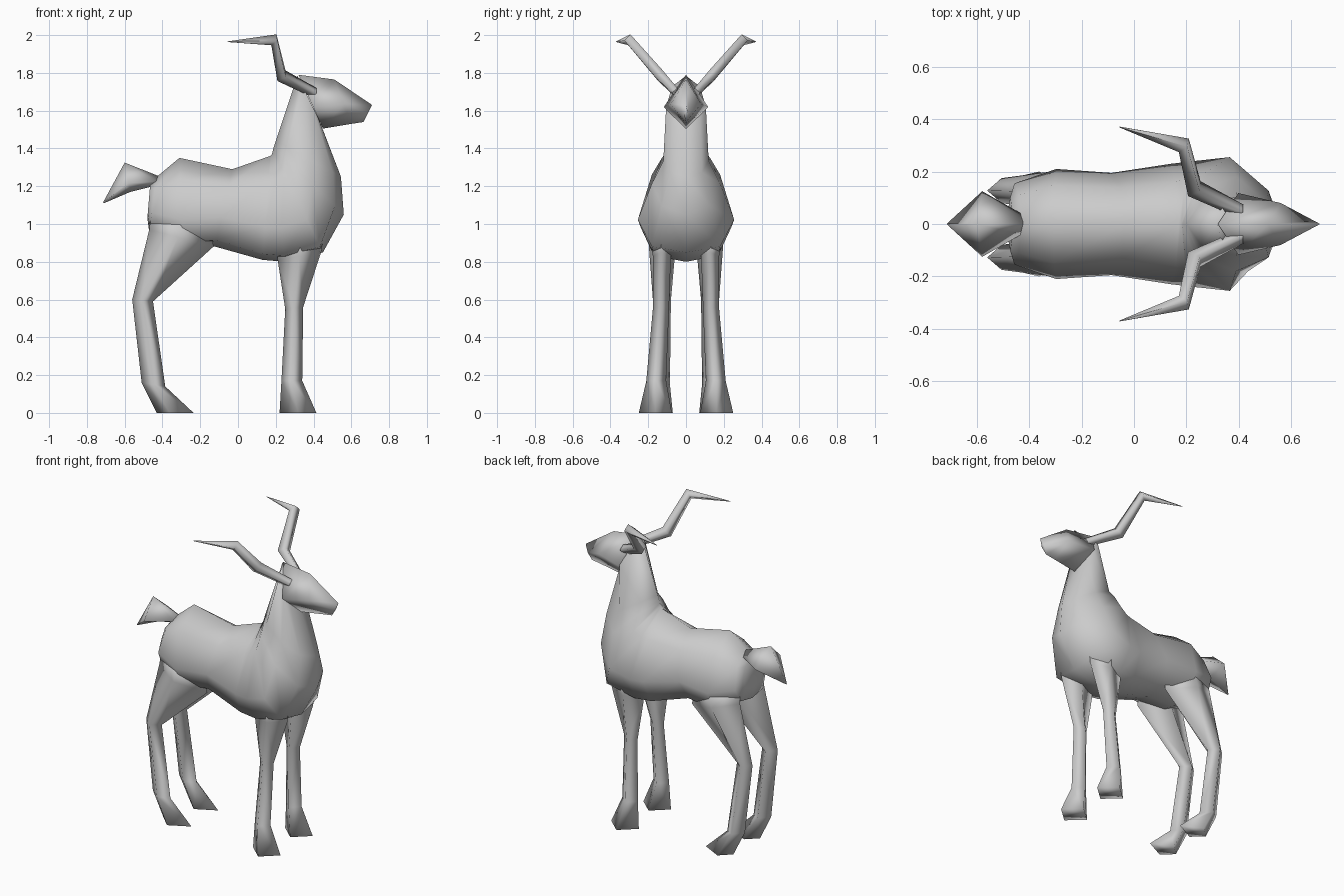
import bpy, bmesh
from math import sin, cos, pi
from mathutils import Vector

cube = bpy.data.objects.get("Cube")
if cube:
    bpy.data.objects.remove(cube, do_unlink=True)

grey = bpy.data.materials.new("plain grey")
grey.use_nodes = True
colour = (0.6, 0.6, 0.6, 1)
grey.diffuse_color = colour
grey.node_tree.nodes["Principled BSDF"].inputs["Base Color"].default_value = colour


def finish(obj, mirrored):
    """Material, smooth shading and the mirrored twin."""
    obj.data.materials.clear()
    obj.data.materials.append(grey)
    bpy.ops.object.select_all(action='DESELECT')
    obj.select_set(True)
    bpy.context.view_layer.objects.active = obj
    bpy.ops.object.shade_smooth()
    if mirrored:
        mod = obj.modifiers.new("other side", 'MIRROR')
        mod.use_axis = (False, True, False)


def loft(name, sections, sides, mirrored=False):
    """Skin sections given as (xz start, xz end, y inner, y outer, bias to end)."""
    bm = bmesh.new()
    angles = [2 * pi * i / sides for i in range(sides)]
    rings = []
    for a, b, y0, y1, bias in sections:
        a, b = Vector(a), Vector(b)
        ring = []
        for t in angles:
            p = a.lerp(b, 0.5 - 0.5 * cos(t) + bias * sin(t) ** 2)
            y = (y0 + y1) / 2 + (y1 - y0) / 2 * sin(t)
            ring.append(bm.verts.new((p.x, y, p.y)))
        rings.append(ring)
    for r, s in zip(rings, rings[1:]):
        for i in range(sides):
            j = (i + 1) % sides
            bm.faces.new((r[i], r[j], s[j], s[i]))
    bm.faces.new(rings[0])
    bm.faces.new(rings[-1])
    bmesh.ops.recalc_face_normals(bm, faces=bm.faces)
    mesh = bpy.data.meshes.new(name)
    bm.to_mesh(mesh)
    bm.free()
    obj = bpy.data.objects.new(name, mesh)
    bpy.context.collection.objects.link(obj)
    finish(obj, mirrored)


def centred(a, b, w, bias=0.0):
    return a, b, -w, w, bias


# Torso turning up into the neck, with a keeled chest
loft("body_and_neck", [
    centred((-0.465, 1.21), (-0.48, 1.03), 0.10),
    centred((-0.43, 1.25), (-0.47, 0.96), 0.155, 0.15),
    centred((-0.31, 1.35), (-0.29, 0.88), 0.21, 0.2),
    centred((-0.03, 1.29), (-0.12, 0.88), 0.195, 0.12),
    centred((0.17, 1.36), (0.13, 0.81), 0.23, 0.18),
    centred((0.18, 1.37), (0.25, 0.80), 0.24, 0.18),
    centred((0.185, 1.39), (0.45, 0.85), 0.255, 0.18),
    centred((0.19, 1.41), (0.56, 1.05), 0.18, 0.04),
    centred((0.20, 1.44), (0.545, 1.25), 0.12, 0.05),
    centred((0.315, 1.785), (0.43, 1.55), 0.105, 0.2),
], 8)

# Wedge head with a narrow ridge, and the pointed tail
loft("head", [
    centred((0.32, 1.79), (0.45, 1.505), 0.118, 0.1),
    centred((0.51, 1.765), (0.60, 1.53), 0.08, 0.05),
    centred((0.71, 1.63), (0.665, 1.54), 0.012),
], 4)
loft("tail", [
    centred((-0.41, 1.25), (-0.45, 1.20), 0.04),
    centred((-0.60, 1.325), (-0.57, 1.17), 0.125, 0.2),
    centred((-0.714, 1.115), (-0.71, 1.11), 0.003),
], 4)

# Four-sided legs run from inside the torso down to flared hooves
loft("front_legs", [
    ((0.21, 0.98), (0.46, 0.98), 0.07, 0.21, 0),
    ((0.21, 0.81), (0.44, 0.85), 0.08, 0.175, 0),
    ((0.25, 0.55), (0.345, 0.56), 0.09, 0.175, 0),
    ((0.23, 0.17), (0.34, 0.17), 0.105, 0.21, 0),
    ((0.22, 0.0), (0.415, 0.0), 0.075, 0.25, 0),
], 4, True)
loft("hind_legs", [
    ((-0.46, 1.06), (-0.14, 0.98), 0.04, 0.19, 0),
    ((-0.47, 0.97), (-0.13, 0.88), 0.05, 0.2, -0.05),
    ((-0.56, 0.60), (-0.45, 0.59), 0.08, 0.175, 0),
    ((-0.51, 0.16), (-0.385, 0.14), 0.085, 0.18, 0),
    ((-0.43, 0.0), (-0.235, 0.0), 0.07, 0.2, -0.15),
], 4, True)

# Crooked four-sided horns
curve = bpy.data.curves.new("horns", 'CURVE')
curve.dimensions = '3D'
curve.bevel_depth = 0.034
curve.bevel_resolution = 0
curve.use_fill_caps = True
spline = curve.splines.new('POLY')
path = [(0.405, 0.05, 1.695, 0.8), (0.23, 0.135, 1.785, 1.1),
        (0.19, 0.3, 1.975, 0.95), (-0.055, 0.37, 1.965, 0.05)]
spline.points.add(len(path) - 1)
for point, (x, y, z, r) in zip(spline.points, path):
    point.co = (x, y, z, 1)
    point.radius = r
horns = bpy.data.objects.new("horns", curve)
bpy.context.collection.objects.link(horns)
bpy.ops.object.select_all(action='DESELECT')
horns.select_set(True)
bpy.context.view_layer.objects.active = horns
bpy.ops.object.convert(target='MESH')
finish(bpy.context.view_layer.objects.active, True)
